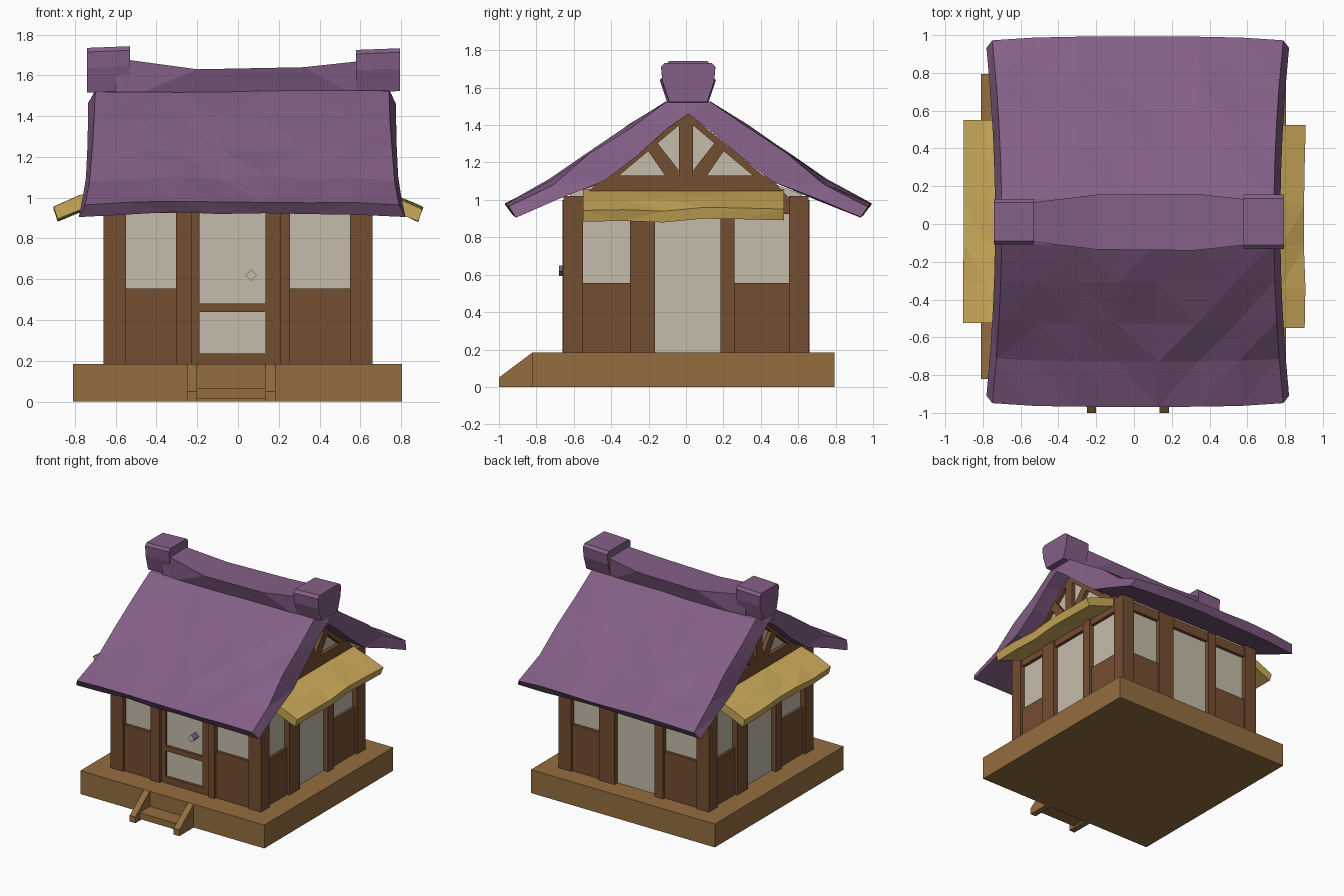
import bpy, bmesh, math, random
from mathutils import Matrix, Vector

random.seed(4)
cube = bpy.data.objects.get("Cube")
if cube:
    bpy.data.objects.remove(cube)


def material(name, rgb):
    m = bpy.data.materials.new(name)
    m.use_nodes = True
    m.diffuse_color = (*rgb, 1)
    m.node_tree.nodes["Principled BSDF"].inputs["Base Color"].default_value = (*rgb, 1)
    return m


PURPLE = material("purple roof", (0.23, 0.115, 0.24))
GOLD = material("straw gold", (0.6, 0.4, 0.1))
TAN = material("tan timber", (0.295, 0.155, 0.05))
BROWN = material("brown timber", (0.175, 0.075, 0.031))
CREAM = material("cream paper", (0.56, 0.5, 0.4))


def finish(bm, name, mat, angle=0):
    bm.transform(Matrix.Rotation(math.radians(angle), 4, "Z"))
    bmesh.ops.recalc_face_normals(bm, faces=bm.faces)
    me = bpy.data.meshes.new(name)
    bm.to_mesh(me)
    bm.free()
    me.materials.append(mat)
    ob = bpy.data.objects.new(name, me)
    bpy.context.collection.objects.link(ob)
    return ob


def boxes(name, mat, specs, angle=0):
    """Boxes given as (x0, x1, y0, y1, z0, z1)."""
    bm = bmesh.new()
    for x0, x1, y0, y1, z0, z1 in specs:
        m = Matrix.Translation(((x0 + x1) / 2, (y0 + y1) / 2, (z0 + z1) / 2))
        bmesh.ops.create_cube(bm, size=1, matrix=m @ Matrix.Diagonal((x1 - x0, y1 - y0, z1 - z0, 1)))
    return finish(bm, name, mat, angle)


def prism(name, mat, polys, x0, x1, angle=0):
    """Polygons of (y, z) points extruded along x."""
    bm = bmesh.new()
    for poly in polys:
        face = bm.faces.new([bm.verts.new((x0, y, z)) for y, z in poly])
        new = bmesh.ops.extrude_face_region(bm, geom=[face])["geom"]
        bmesh.ops.translate(bm, vec=(x1 - x0, 0, 0), verts=[v for v in new if isinstance(v, bmesh.types.BMVert)])
    return finish(bm, name, mat, angle)


def loft(name, mat, sections, angle=0):
    """Closed solid through sections; each is a top row and a bottom row."""
    bm = bmesh.new()
    rows = [[[bm.verts.new(p) for p in row] for row in s] for s in sections]
    n = len(rows[0][0])
    for a, b in zip(rows, rows[1:]):
        for k in (0, 1):
            for i in range(n - 1):
                bm.faces.new((a[k][i], a[k][i + 1], b[k][i + 1], b[k][i]))
        for i in (0, n - 1):
            bm.faces.new((a[0][i], a[1][i], b[1][i], b[0][i]))
    for top, low in (rows[0], rows[-1]):
        for i in range(n - 1):
            bm.faces.new((top[i], top[i + 1], low[i + 1], low[i]))
    bmesh.ops.triangulate(bm, faces=bm.faces)
    return finish(bm, name, mat, angle)


def jitter(a):
    return random.uniform(-a, a)


FLOOR, TOP, SILL, HEAD = 0.185, 1.0, 0.555, 0.925

# Platform and steps
boxes("platform", TAN, [(-0.81, 0.805, -0.82, 0.795, 0, FLOOR)])
side = [(-1, 0), (-1, 0.05), (-0.82, FLOOR), (-0.82, 0)]
for label, x in (("right", -0.25), ("left", 0.135)):
    prism("step_rail_" + label, TAN, [side], x, x + 0.05)
boxes("step_tread", TAN, [(-0.2, 0.135, -0.95, -0.82, 0.015, 0.065)])

# Paper core seen through windows and doors
boxes("paper_walls", CREAM, [(-0.62, 0.62, -0.62, 0.62, FLOOR, TOP)])

# Corner posts
boxes("corner_posts", BROWN, [
    (min(sx * 0.55, sx * 0.66), max(sx * 0.55, sx * 0.66),
     min(sy * 0.55, sy * 0.655), max(sy * 0.55, sy * 0.655), FLOOR, TOP + 0.02)
    for sx in (-1, 1) for sy in (-1, 1)])


# Timber framing of each wall: posts, panels below windows, lintel
def wall(name, posts, angle):
    (a, b), (c, d) = posts
    boxes(name + "_posts", BROWN, [(u, v, -0.66, -0.6, FLOOR, TOP) for u, v in posts], angle)
    boxes(name + "_panels", BROWN, [(-0.56, a, -0.64, -0.6, FLOOR, SILL), (d, 0.56, -0.64, -0.6, FLOOR, SILL)], angle)
    boxes(name + "_lintel", BROWN, [(-0.56, 0.56, -0.645, -0.6, HEAD, TOP)], angle)


wall("front_wall", [(-0.305, -0.225), (0.205, 0.255)], 0)
for label, angle in (("left", 90), ("back", 180), ("right", 270)):
    wall(label + "_wall", [(-0.3, -0.165), (0.185, 0.26)], angle)

# Front door frame and knob
boxes("front_door_frame", BROWN, [
    (-0.23, -0.19, -0.64, -0.6, FLOOR, HEAD), (0.135, 0.21, -0.64, -0.6, FLOOR, HEAD),
    (-0.19, 0.135, -0.64, -0.6, FLOOR, 0.235), (-0.19, 0.135, -0.64, -0.6, 0.44, 0.48)])
knob = boxes("door_knob", PURPLE, [(-0.02, 0.02, -0.68, -0.61, -0.02, 0.02)])
knob.data.transform(Matrix.Translation((0.065, 0, 0.62)) @ Matrix.Rotation(math.radians(45), 4, "Y"))
knob.data.materials.append(CREAM)
for f in knob.data.polygons:
    f.material_index = int(f.normal.y < -0.9)

# Gables: paper infill with tie beam, king post, struts and rafters
slope = [(0, 1.475), (0.46, 1.09), (0.62, 1.03), (0.62, TOP)]
prism("gable_infill", CREAM, [slope + [(-y, z) for y, z in reversed(slope[1:])]], -0.615, 0.615)
beams = [[(-0.56, TOP), (0.56, TOP), (0.44, 1.13), (-0.44, 1.13)],
         [(-0.038, 1.1), (0.038, 1.1), (0.038, 1.46), (-0.038, 1.46)]]
for s in (-1, 1):
    beams.append([(s * 0.04, 1.12), (s * 0.105, 1.12), (s * 0.215, 1.28), (s * 0.165, 1.32), (s * 0.04, 1.16)])
    beams.append([(0, 1.475), (0, 1.43), (s * 0.37, 1.12), (s * 0.45, 1.1)])
for label, angle in (("left", 0), ("right", 180)):
    prism("gable_beams_" + label, BROWN, beams, 0.6, 0.645, angle)


# Straw awnings on the gable sides
def awning(name, angle):
    sections = []
    for i in range(6):
        y = -0.55 + 1.075 * i / 5
        e, k = jitter(0.012), jitter(0.008)
        top = [(0.62, y, 1.055), (0.78, y, 1.005 + k), (0.91 - abs(e), y, 0.95 + e)]
        low = [(0.62, y, 0.985), (0.76, y, 0.94 + k), (0.885, y, 0.89 + e)]
        sections.append((top, low))
    loft(name, GOLD, sections, angle)


awning("awning_left", 0)
awning("awning_right", 180)

# Sagging main roof, lofted from end to end
top_half = [(0, 1.53), (0.12, 1.52), (0.32, 1.39), (0.54, 1.24), (0.74, 1.1), (0.98, 0.98)]
low_half = [(0, 1.465), (0.11, 1.385), (0.28, 1.235), (0.46, 1.1), (0.7, 1.01), (0.94, 0.925)]


def both(half):
    return [(-y, z) for y, z in reversed(half[1:])] + half


sections = []
for i in range(8):
    t = -1 + 2 * i / 7
    rows = []
    for flare, profile in ((0, top_half), (0.035, low_half)):
        row = []
        for y, z in both(profile):
            edge = abs(y) / 0.98
            half_width = 0.72 + flare + 0.05 * edge ** 2
            noise = 0.014 if 0.2 < abs(y) < 0.9 and flare == 0 else 0.006
            droop = -0.02 * edge ** 3 * t ** 4
            row.append((0.02 + t * half_width, y * (1 - 0.02 * t ** 4) + 0.012, z + droop + jitter(noise)))
        rows.append(row)
    sections.append(rows)
loft("main_roof", PURPLE, sections)

# Ridge cap, lower and wider in the middle
sections = []
for x, w, z in ((-0.6, 0.1, 1.69), (-0.53, 0.105, 1.675), (-0.2, 0.145, 1.63),
                (0.32, 0.15, 1.64), (0.6, 0.12, 1.67)):
    top = [(x, -w + 0.01, z), (x, w + 0.01, z)]
    low = [(x, -0.09, 1.49), (x, 0.11, 1.49)]
    sections.append((top, low))
loft("ridge_cap", PURPLE, sections)


# Ridge end blocks, narrow at the foot
def ridge_block(name, x0, x1, w, z):
    sections = []
    for x, dz in ((x0, 0), (x1, 0.008)):
        rows = [[(x, 0.012 + s * k * w, h + dz) for s in (-1, 1)]
                for k, h in ((0.85, z), (1, z - 0.02), (0.95, z - 0.1), (0.7, 1.515))]
        sections.append(rows)
    bm = bmesh.new()
    loops = [[bm.verts.new(p) for p in (a[0], a[1], b[1], b[0])] for a, b in zip(*sections)]
    for a, b in zip(loops, loops[1:]):
        for i in range(4):
            bm.faces.new((a[i], a[(i + 1) % 4], b[(i + 1) % 4], b[i]))
    bm.faces.new(loops[0])
    bm.faces.new(loops[-1])
    finish(bm, name, PURPLE)


ridge_block("ridge_block_right", -0.74, -0.53, 0.12, 1.735)
ridge_block("ridge_block_left", 0.58, 0.795, 0.145, 1.725)
